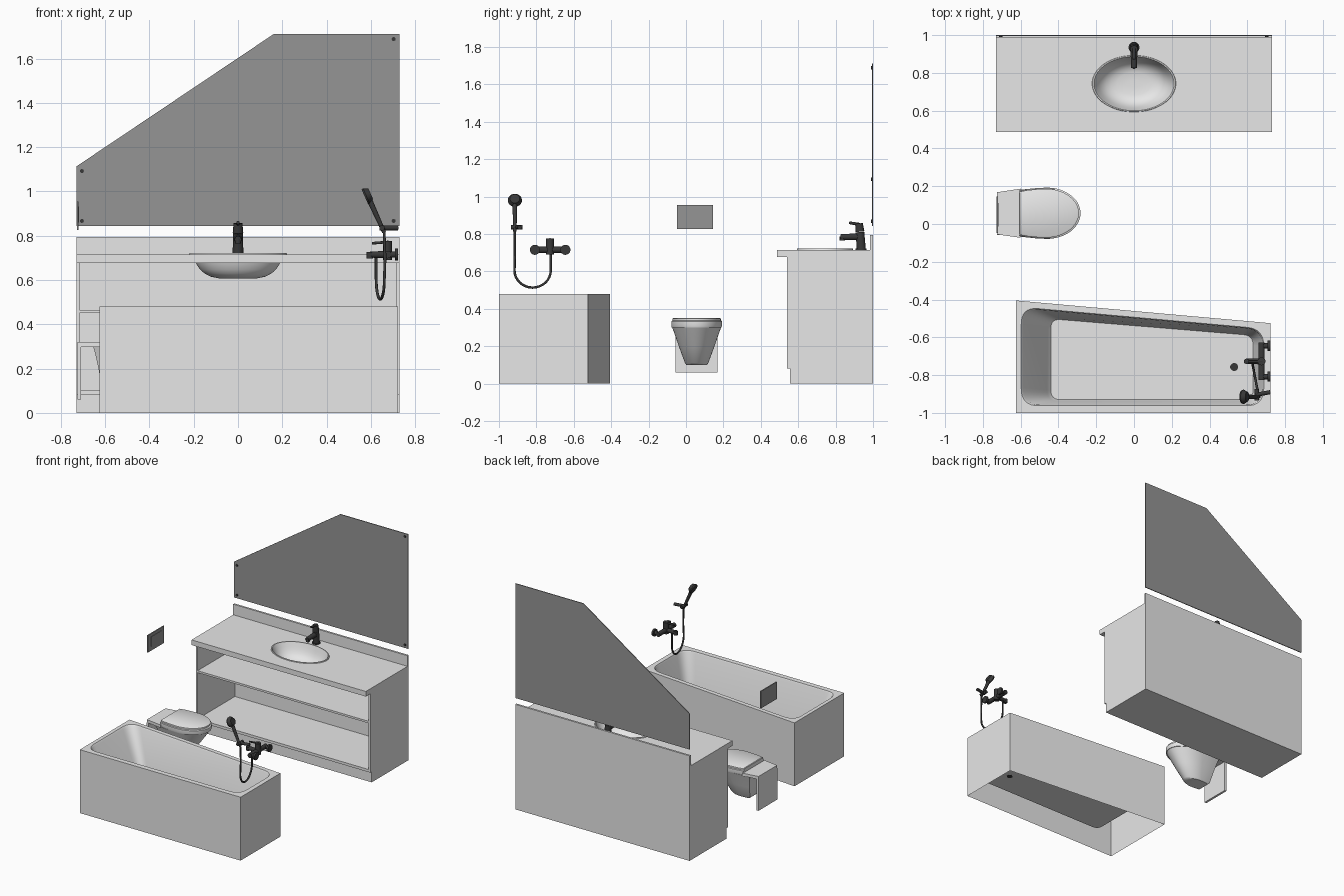
import bpy, bmesh, math
from mathutils import Vector

if "Cube" in bpy.data.objects:
    bpy.data.objects.remove(bpy.data.objects["Cube"])


def material(name, v):
    m = bpy.data.materials.new(name)
    m.diffuse_color = (v, v, v, 1)
    m.use_nodes = True
    m.node_tree.nodes["Principled BSDF"].inputs["Base Color"].default_value = m.diffuse_color
    return m


WHITE = material("white ceramic", 0.8)
GREY = material("mirror grey", 0.3)
DARK = material("dark metal", 0.04)


def finish(name, bm, mat, smooth=None):
    bmesh.ops.remove_doubles(bm, verts=bm.verts, dist=1e-5)
    bmesh.ops.recalc_face_normals(bm, faces=bm.faces)
    me = bpy.data.meshes.new(name)
    bm.to_mesh(me)
    bm.free()
    ob = bpy.data.objects.new(name, me)
    bpy.context.collection.objects.link(ob)
    me.materials.append(mat)
    select(ob)
    if smooth:
        bpy.ops.object.shade_smooth_by_angle(angle=math.radians(smooth))
    return ob


def select(ob):
    bpy.ops.object.select_all(action='DESELECT')
    ob.select_set(True)
    bpy.context.view_layer.objects.active = ob


def loft(name, loops, mat, start=True, end=True, smooth=None):
    """Skin through closed loops that share one point count."""
    bm = bmesh.new()
    rings = [[bm.verts.new(p) for p in lp] for lp in loops]
    n = len(rings[0])
    for a, b in zip(rings, rings[1:]):
        for i in range(n):
            j = (i + 1) % n
            bm.faces.new((a[i], a[j], b[j], b[i]))
    if start:
        bm.faces.new(rings[0][::-1])
    if end:
        bm.faces.new(rings[-1])
    return finish(name, bm, mat, smooth)


def box(name, x, y, z, mat):
    pts = [(x[0], y[0]), (x[1], y[0]), (x[1], y[1]), (x[0], y[1])]
    return loft(name, [[(a, b, h) for a, b in pts] for h in z], mat)


def rod(name, p, q, r1, r2=None, mat=DARK, n=24):
    p, q = Vector(p), Vector(q)
    r2 = r1 if r2 is None else r2
    rot = (q - p).to_track_quat('Z', 'Y')
    ring = [Vector((math.cos(2 * math.pi * i / n), math.sin(2 * math.pi * i / n), 0)) for i in range(n)]
    return loft(name, [[c + rot @ (v * r) for v in ring] for c, r in ((p, r1), (q, r2))], mat, smooth=40)


def rounded(corners, r, z, n=8):
    """Polygon with rounded corners (r = 0 keeps the point count)."""
    out = []
    cs = [Vector(c) for c in corners]
    for i, c in enumerate(cs):
        a = c + (cs[i - 1] - c).normalized() * r
        b = c + (cs[(i + 1) % len(cs)] - c).normalized() * r
        for k in range(n + 1):
            t = k / n
            p = a * (1 - t) ** 2 * 1 + c * 2 * t * (1 - t) + b * t ** 2
            out.append((p.x, p.y, z))
    return out


def ellipse(cx, cy, a, b, z, n=64):
    return [(cx + a * math.cos(2 * math.pi * i / n), cy + b * math.sin(2 * math.pi * i / n), z) for i in range(n)]


# Vanity cabinet: open front, two shelves, recessed plinth
for s, side in ((-1, "left"), (1, "right")):
    box("cabinet_side_" + side, sorted((s * 0.73, s * 0.716)), (0.54, 1.0), (0.08, 0.676), WHITE)
box("cabinet_plinth", (-0.73, 0.73), (0.557, 1.0), (0, 0.08), WHITE)
box("cabinet_bottom", (-0.716, 0.716), (0.54, 0.985), (0.08, 0.1), WHITE)
box("cabinet_shelf", (-0.716, 0.716), (0.54, 0.985), (0.45, 0.465), WHITE)
box("cabinet_back", (-0.716, 0.716), (0.985, 1.0), (0.08, 0.676), WHITE)

# Worktop with a cut-out for the sink, and splashback
top = box("worktop", (-0.73, 0.73), (0.487, 1.0), (0.676, 0.715), WHITE)
cut = loft("sink_cutter", [ellipse(0, 0.743, 0.212, 0.142, h) for h in (0.6, 0.8)], WHITE)
cut.hide_render = True
mod = top.modifiers.new("hole", 'BOOLEAN')
mod.operation, mod.object, mod.solver = 'DIFFERENCE', cut, 'EXACT'
select(top)
bpy.ops.object.modifier_apply(modifier="hole")
bpy.data.objects.remove(cut)
box("splashback", (-0.73, 0.73), (0.985, 1.0), (0.715, 0.795), WHITE)

# Sink
prof = [(1, 0.715), (0.99, 0.721), (0.955, 0.721), (0.935, 0.712), (0.89, 0.69), (0.84, 0.67),
        (0.77, 0.647), (0.67, 0.628), (0.55, 0.615), (0.4, 0.608), (0.15, 0.606)]
loft("sink", [ellipse(0, 0.743, 0.222 * s, 0.15 * s, z) for s, z in prof], WHITE, start=False, smooth=50)

# Sink tap
rod("tap_base", (0, 0.935, 0.715), (0, 0.935, 0.722), 0.029)
rod("tap_body", (0, 0.937, 0.72), (0, 0.93, 0.81), 0.024, 0.023)
rod("tap_spout", (0, 0.93, 0.785), (0, 0.825, 0.783), 0.019, 0.015)
rod("tap_nozzle", (0, 0.835, 0.785), (0, 0.835, 0.765), 0.014)
rod("tap_cap", (0, 0.93, 0.812), (0, 0.925, 0.856), 0.024, 0.02)
rod("tap_lever", (0, 0.93, 0.85), (0, 0.872, 0.86), 0.009, 0.007)

# Mirror with sloping top and four fixings
shape = [(-0.73, 0.843), (0.73, 0.843), (0.73, 1.71), (0.16, 1.71), (-0.73, 1.113)]
loft("mirror", [[(x, y, z) for x, z in shape] for y in (0.994, 1.0)], GREY)
for i, (x, z) in enumerate(((-0.705, 0.867), (0.703, 0.867), (0.703, 1.688), (-0.705, 1.092))):
    rod("mirror_fixing_%d" % (i + 1), (x, 0.989, z), (x, 0.996, z), 0.009, n=16)

# Bathtub: tapered, open underneath
def tub(x0, x1, y0, yl, yr, r, z):
    return rounded([(x0, y0), (x1, y0), (x1, yr), (x0, yl)], r, z)


loft("bathtub", [tub(-0.625, 0.722, -1, -0.405, -0.525, 0, 0),
                 tub(-0.625, 0.722, -1, -0.405, -0.525, 0, 0.48),
                 tub(-0.597, 0.687, -0.962, -0.44, -0.555, 0.09, 0.48),
                 tub(-0.588, 0.682, -0.957, -0.447, -0.56, 0.09, 0.47),
                 tub(-0.46, 0.64, -0.938, -0.495, -0.582, 0.06, 0.15),
                 tub(-0.44, 0.63, -0.93, -0.502, -0.59, 0.05, 0.125)],
     WHITE, start=False, smooth=40)
rod("bath_drain", (0.53, -0.757, 0.124), (0.53, -0.757, 0.131), 0.021)

# Wall-hung toilet
def dshape(s, x0, x1, z, cy=0.057, hw=0.133, n=40):
    """Elliptical front, gently narrowing flat back."""
    xm = x0 + (x1 - x0) * 0.45
    pts = []
    for i in range(n + 1):
        t = -math.pi / 2 + math.pi * i / n
        pts.append((xm + (x1 - xm) * math.cos(t), cy + hw * s * math.sin(t), z))
    for k, w in ((0.35, 0.985), (0.7, 0.945), (1, 0.88)):
        pts.append((xm + (x0 - xm) * k, cy + hw * s * w, z))
    for k, w in ((1, 0.88), (0.7, 0.945), (0.35, 0.985)):
        pts.append((xm + (x0 - xm) * k, cy - hw * s * w, z))
    return pts


loft("toilet_bowl", [dshape(0.42, -0.605, -0.44, 0.1), dshape(0.47, -0.615, -0.425, 0.11),
                     dshape(0.72, -0.63, -0.36, 0.2), dshape(0.9, -0.645, -0.31, 0.27),
                     dshape(0.99, -0.655, -0.288, 0.302)], WHITE, smooth=40)
loft("toilet_seat", [dshape(1, -0.607, -0.286, 0.3), dshape(1.02, -0.607, -0.283, 0.31),
                     dshape(1.02, -0.607, -0.283, 0.332), dshape(0.99, -0.607, -0.29, 0.336)], WHITE, smooth=40)
loft("toilet_lid", [dshape(0.97, -0.607, -0.292, 0.336), dshape(0.97, -0.607, -0.292, 0.347),
                    dshape(0.92, -0.603, -0.3, 0.351)], WHITE, smooth=40)
ledge = [(-0.725, -0.055), (-0.6, -0.073), (-0.6, 0.187), (-0.725, 0.168)]
loft("toilet_ledge", [[(x, y, z) for x, y in ledge] for z in (0.298, 0.32)], WHITE)
box("toilet_wall_plate", (-0.725, -0.708), (-0.057, 0.168), (0.06, 0.3), WHITE)

# Flush plate
box("flush_plate", (-0.728, -0.72), (-0.048, 0.145), (0.826, 0.955), GREY)
box("flush_button", (-0.721, -0.717), (-0.012, 0.112), (0.86, 0.932), GREY)

# Bath mixer
for i, y in enumerate((-0.808, -0.645)):
    rod("mixer_flange_%d" % (i + 1), (0.708, y, 0.715), (0.722, y, 0.715), 0.027)
    rod("mixer_inlet_%d" % (i + 1), (0.67, y, 0.715), (0.71, y, 0.715), 0.014)
rod("mixer_bar", (0.675, -0.825, 0.715), (0.675, -0.628, 0.715), 0.017)
rod("mixer_body", (0.675, -0.727, 0.69), (0.675, -0.727, 0.776), 0.021)
rod("mixer_lever", (0.68, -0.727, 0.772), (0.605, -0.727, 0.766), 0.006)
rod("mixer_spout", (0.675, -0.727, 0.715), (0.595, -0.727, 0.715), 0.016, 0.014)
rod("mixer_nozzle", (0.595, -0.727, 0.727), (0.595, -0.727, 0.698), 0.014)

# Hand shower on its holder
rod("shower_holder", (0.722, -0.89, 0.835), (0.64, -0.905, 0.835), 0.011)
rod("shower_holder_clip", (0.65, -0.935, 0.835), (0.65, -0.873, 0.835), 0.012)
rod("shower_handle", (0.66, -0.915, 0.815), (0.59, -0.915, 0.97), 0.009, 0.013)
h, d = Vector((0.587, -0.915, 0.983)), Vector((-0.91, 0, -0.41))
rod("shower_head", h - d * 0.014, h + d * 0.008, 0.026, 0.038)
rod("shower_face", h + d * 0.008, h + d * 0.016, 0.038, 0.035)

# Shower hose: straight drop, half-round loop, rise to the mixer
path = [(0.66, -0.915, 0.82), (0.664, -0.915, 0.7)]
for i in range(17):
    a = math.pi * i / 16
    path.append((0.6425 + 0.0185 * math.cos(a), -0.82 - 0.097 * math.cos(a), 0.605 - 0.092 * math.sin(a)))
path += [(0.624, -0.723, 0.65), (0.624, -0.723, 0.705)]
cu = bpy.data.curves.new("shower_hose", 'CURVE')
cu.dimensions = '3D'
cu.bevel_depth, cu.bevel_resolution = 0.0065, 3
sp = cu.splines.new('POLY')
sp.points.add(len(path) - 1)
for pt, co in zip(sp.points, path):
    pt.co = (*co, 1)
cu.materials.append(DARK)
hose = bpy.data.objects.new("shower_hose", cu)
bpy.context.collection.objects.link(hose)
select(hose)
bpy.ops.object.convert(target='MESH')
bpy.ops.object.shade_smooth_by_angle(angle=math.radians(50))
